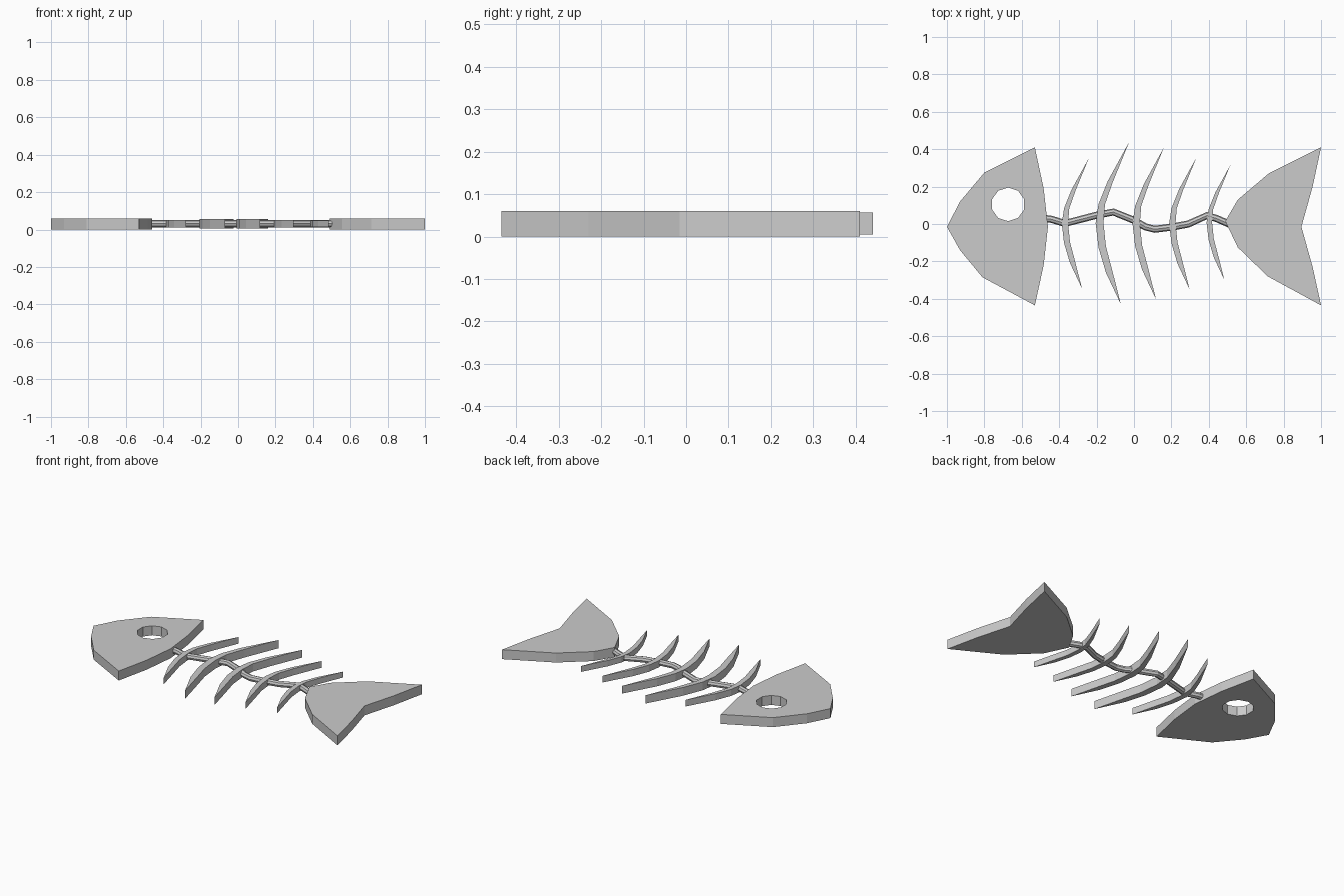
import bpy
import math

if "Cube" in bpy.data.objects:
    bpy.data.objects.remove(bpy.data.objects["Cube"])


def curve_object(name, splines, z, cyclic=True, extrude=0.0, bevel=0.0):
    """Flat filled plate (cyclic) or round tube (open) from x, y points, as a mesh."""
    cu = bpy.data.curves.new(name, 'CURVE')
    cu.dimensions = '2D' if cyclic else '3D'
    if cyclic:
        cu.fill_mode = 'BOTH'
        cu.extrude = extrude
    else:
        cu.fill_mode = 'FULL'
        cu.bevel_depth = bevel
        cu.bevel_resolution = 2
        cu.use_fill_caps = True
    for pts in splines:
        sp = cu.splines.new('POLY')
        sp.points.add(len(pts) - 1)
        for p, (x, y) in zip(sp.points, pts):
            p.co = (x, y, 0, 1)
        sp.use_cyclic_u = cyclic
        sp.use_smooth = False
    ob = bpy.data.objects.new(name, cu)
    bpy.context.collection.objects.link(ob)
    ob.location.z = z
    bpy.ops.object.select_all(action='DESELECT')
    ob.select_set(True)
    bpy.context.view_layer.objects.active = ob
    bpy.ops.object.convert(target='MESH')
    bpy.ops.object.shade_flat()
    return bpy.context.object


# head with a ten-sided eye hole
head = [(-1, -0.015), (-0.93, 0.12), (-0.80, 0.275), (-0.53, 0.41),
        (-0.483, 0.19), (-0.46, -0.015), (-0.483, -0.22), (-0.53, -0.435),
        (-0.81, -0.285), (-0.93, -0.14)]
eye = [(-0.673 + 0.09 * math.cos(math.radians(18 + 36 * i)),
        0.105 + 0.09 * math.sin(math.radians(18 + 36 * i))) for i in range(10)]
curve_object("head", [head, eye], 0.03, extrude=0.03)

# tail fin
tail = [(1, 0.41), (0.72, 0.27), (0.555, 0.13), (0.488, 0.015), (0.555, -0.125),
        (0.715, -0.28), (1, -0.435), (0.955, -0.23), (0.895, -0.015), (0.955, 0.2)]
curve_object("tail", [tail], 0.03, extrude=0.03)

# wavy backbone
spine = [(-0.48, 0.03), (-0.44, 0.025), (-0.37, 0.003), (-0.20, 0.047),
         (-0.11, 0.064), (0.0, 0.02), (0.06, -0.015), (0.11, -0.028),
         (0.20, -0.017), (0.29, 0.0), (0.39, 0.045), (0.44, 0.03), (0.52, -0.005)]
curve_object("spine", [spine], 0.031, cyclic=False, bevel=0.019)

# ribs: one curved outline, scaled for each position (left edge x, centre y, scale)
rib = [(0.18, 0.435), (0.065, 0.225), (0.015, 0.10), (0, 0), (0.015, -0.13),
       (0.055, -0.265), (0.135, -0.435), (0.088, -0.25), (0.055, -0.125),
       (0.042, 0), (0.05, 0.10), (0.092, 0.22)]
ribs = [(-0.386, 0.003, 0.80), (-0.205, 0.005, 1.0), (-0.008, 0.003, 0.935),
        (0.188, 0.003, 0.81), (0.388, 0.008, 0.705)]
for i, (x, y, s) in enumerate(ribs):
    pts = [(x + s * px, y + s * py) for px, py in rib]
    curve_object(f"rib_{i + 1}", [pts], 0.031, extrude=0.026 * s)
